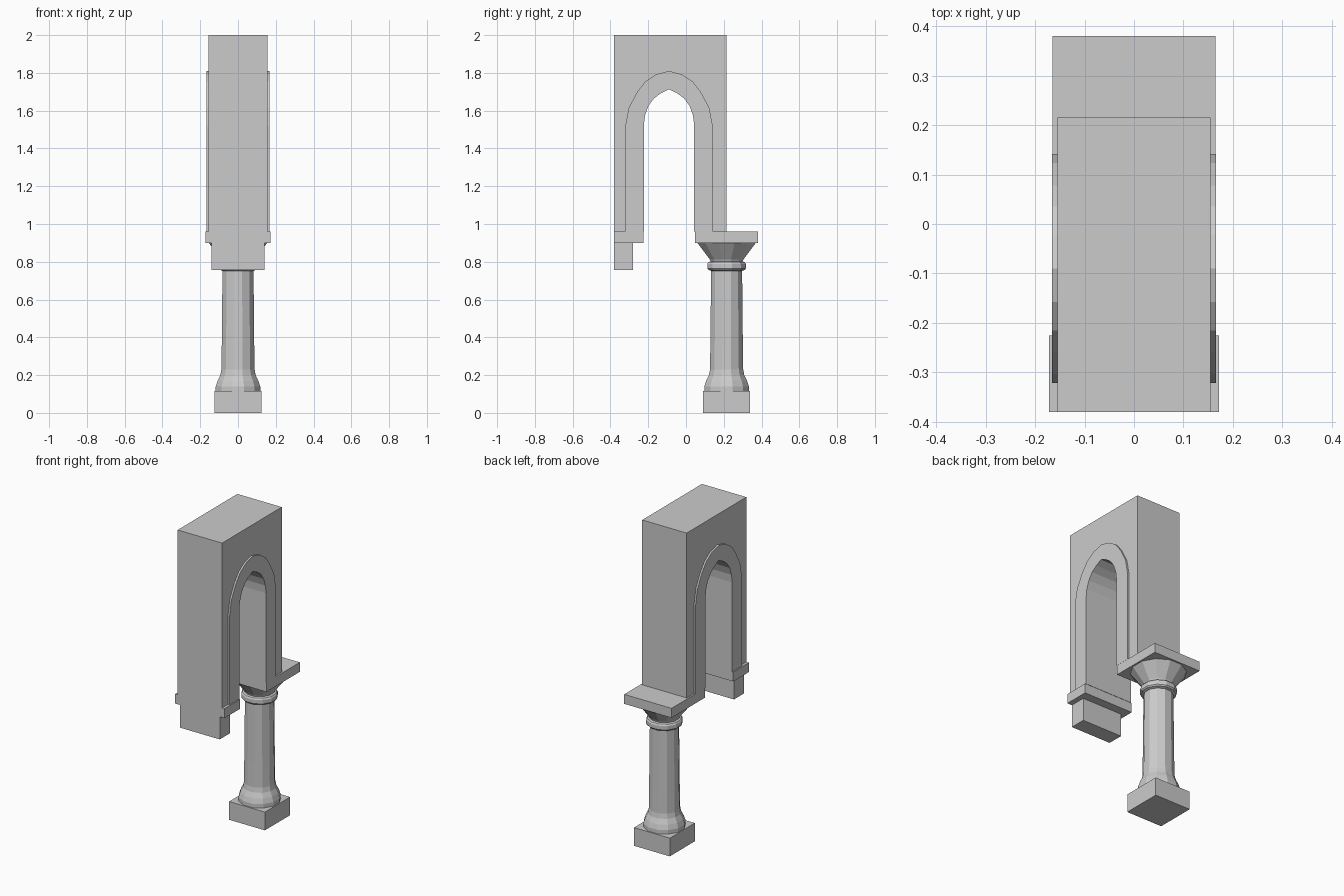
import bpy, bmesh, math

if "Cube" in bpy.data.objects:
    bpy.data.objects.remove(bpy.data.objects["Cube"])

CY = 0.215          # column axis
MID = -0.09         # arch centre line
SPRING = 0.96       # bottom of the arch legs


def finish(name, bm):
    bmesh.ops.recalc_face_normals(bm, faces=bm.faces)
    me = bpy.data.meshes.new(name)
    bm.to_mesh(me)
    bm.free()
    ob = bpy.data.objects.new(name, me)
    bpy.context.collection.objects.link(ob)
    return ob


def box(name, hx, y0, y1, z0, z1):
    bm = bmesh.new()
    bmesh.ops.create_cube(bm, size=1)
    for v in bm.verts:
        v.co = (v.co.x * 2 * hx, y0 + (v.co.y + .5) * (y1 - y0), z0 + (v.co.z + .5) * (z1 - z0))
    return finish(name, bm)


def extrude_yz(name, outline, x0, x1):
    bm = bmesh.new()
    f = bm.faces.new([bm.verts.new((x0, y, z)) for y, z in outline])
    r = bmesh.ops.extrude_face_region(bm, geom=[f], use_keep_orig=True)
    for v in r['geom']:
        if isinstance(v, bmesh.types.BMVert):
            v.co.x = x1
    return finish(name, bm)


def lathe(name, profile, sides=12):
    bm = bmesh.new()
    rings = []
    for r, z in profile:
        rings.append([bm.verts.new((r * math.cos(2 * math.pi * (i + .5) / sides),
                                    CY + r * math.sin(2 * math.pi * (i + .5) / sides), z))
                      for i in range(sides)])
    for a, b in zip(rings, rings[1:]):
        for i in range(sides):
            j = (i + 1) % sides
            bm.faces.new((a[i], a[j], b[j], b[i]))
    bm.faces.new(rings[0])
    bm.faces.new(rings[-1])
    return finish(name, bm)


def arch(half):
    """Mirror a half arch (offset from centre, z) into a full left-to-right path."""
    return [(MID - d, z) for d, z in half] + [(MID + d, z) for d, z in half[-2::-1]]


inner = arch([(.133, SPRING), (.133, 1.525), (.127, 1.575), (.109, 1.625),
              (.08, 1.665), (.043, 1.692), (0, 1.714)])
outer = arch([(.232, SPRING), (.232, 1.515), (.213, 1.615), (.168, 1.70),
              (.125, 1.755), (.068, 1.792), (0, 1.81)])

# Wall with pointed opening
extrude_yz("arch_wall", [(-.38, 2), (-.38, SPRING)] + inner + [(CY, SPRING), (CY, 2)], -.155, .155)

# Raised arch bands on both faces
for side, s in (("left", -1), ("right", 1)):
    extrude_yz("arch_band_" + side, outer + inner[::-1], s * .155, s * .166)

# Half pier at the front
box("pier_impost", .172, -.38, -.225, .90, .96)
box("pier_bracket", .139, -.38, -.28, .757, .90)

# Column
box("column_abacus", .165, .048, .38, .90, .96)
box("column_plinth", .125, CY - .125, CY + .125, 0, .115)
lathe("column_shaft", [(.122, .115), (.122, .14), (.112, .17), (.097, .20), (.091, .23),
                       (.089, .36), (.085, .757)])
lathe("column_neck_ring", [(.085, .752), (.1, .757), (.106, .765), (.106, .789), (.1, .798), (.085, .803)])
lathe("column_capital", [(.085, .795), (.092, .812), (.16, .90)])
